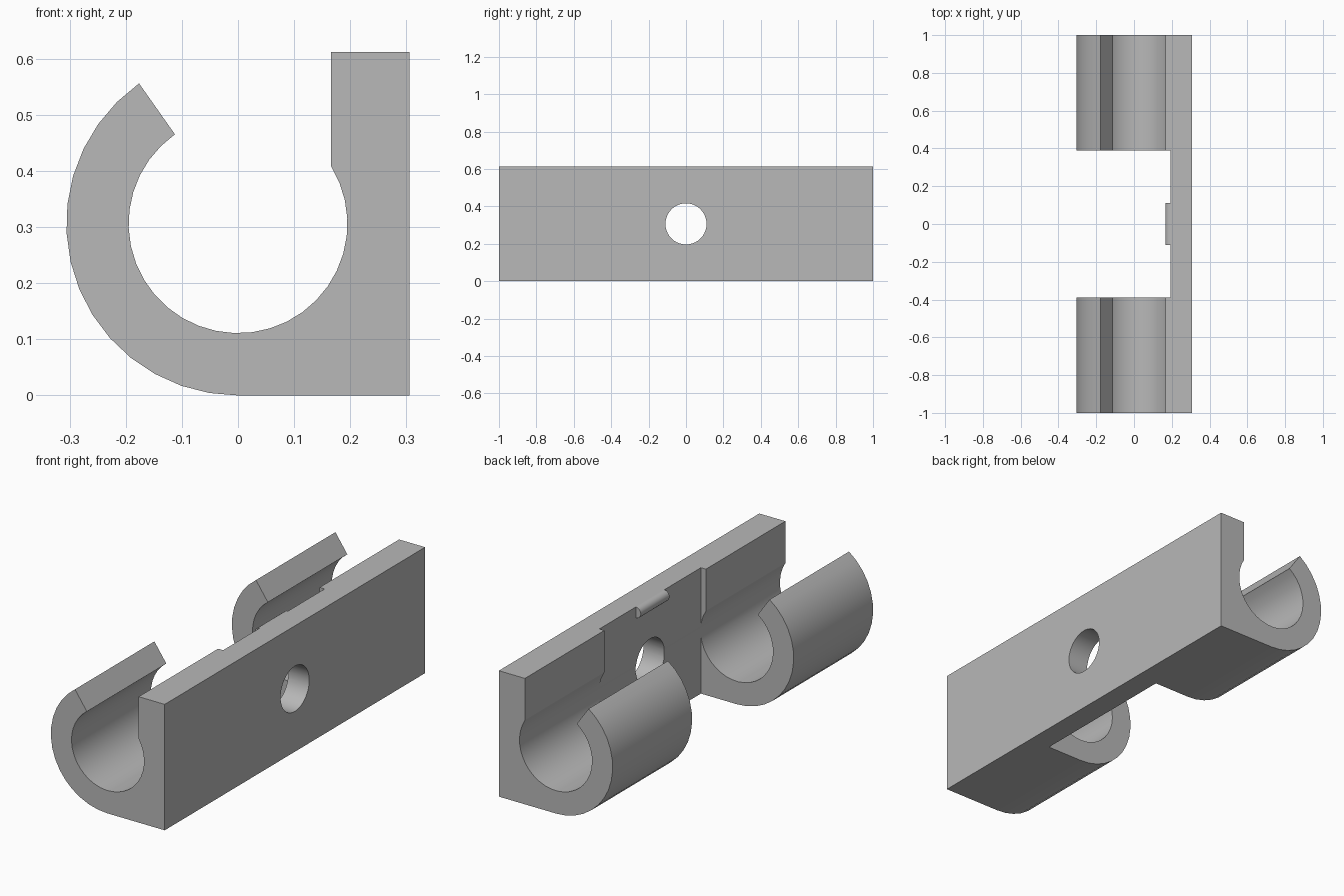
import bpy, bmesh
from math import cos, sin, radians
from mathutils import Matrix

cube = bpy.data.objects.get("Cube")
if cube:
    bpy.data.objects.remove(cube, do_unlink=True)

WIDTH, HEIGHT = 0.306, 0.612      # half width and full height
BORE, CZ = 0.195, 0.306           # bore radius and axis height
WALL, RECESS = 0.166, 0.193       # inner wall face and recessed face
GAP, HOLE = 0.39, 0.11            # half length of centre gap, hole radius

grey = bpy.data.materials.new("plain grey")
grey.use_nodes = True
grey.diffuse_color = (0.48, 0.48, 0.48, 1)
grey.node_tree.nodes["Principled BSDF"].inputs["Base Color"].default_value = grey.diffuse_color


def arc(cx, cz, r, start, end, steps):
    angles = [radians(start + (end - start) * i / steps) for i in range(steps + 1)]
    return [(cx + r * cos(a), cz + r * sin(a)) for a in angles]


def add_object(name, bm):
    bmesh.ops.recalc_face_normals(bm, faces=bm.faces)
    mesh = bpy.data.meshes.new(name)
    bm.to_mesh(mesh)
    bm.free()
    mesh.materials.append(grey)
    obj = bpy.data.objects.new(name, mesh)
    bpy.context.collection.objects.link(obj)
    return obj


def extrude_profile(name, points, half_length):
    """Extrude an xz outline along y, centred on y = 0."""
    bm = bmesh.new()
    face = bm.faces.new([bm.verts.new((x, -half_length, z)) for x, z in points])
    out = bmesh.ops.extrude_face_region(bm, geom=[face])
    verts = [v for v in out["geom"] if isinstance(v, bmesh.types.BMVert)]
    bmesh.ops.translate(bm, verts=verts, vec=(0, 2 * half_length, 0))
    return add_object(name, bm)


def smooth(obj):
    bpy.ops.object.select_all(action="DESELECT")
    obj.select_set(True)
    bpy.context.view_layer.objects.active = obj
    bpy.ops.object.shade_smooth_by_angle(angle=radians(25))


def cut(obj, cutter):
    cutter.hide_render = True
    bpy.context.view_layer.objects.active = obj
    mod = obj.modifiers.new("cut", "BOOLEAN")
    mod.operation, mod.solver, mod.object = "DIFFERENCE", "EXACT", cutter
    bpy.ops.object.modifier_apply(modifier=mod.name)
    bpy.data.objects.remove(cutter, do_unlink=True)


# Back plate and hooked clips share one J-shaped outline
outline = [(WIDTH, 0), (WIDTH, HEIGHT), (WALL, HEIGHT)]
outline += arc(0, CZ, BORE, 31.6, -234.8, 28)
outline += arc(0, CZ, WIDTH, 125.2, 270, 15)
body = extrude_profile("clip_bracket", outline, 1)

# Centre gap leaves only the thin plate between the two clips
gap = [(-1, -1), (RECESS, -1), (RECESS, 1), (-1, 1)]
cut(body, extrude_profile("gap_cutter", gap, GAP))

# Screw hole through the plate
bm = bmesh.new()
bmesh.ops.create_cone(bm, cap_ends=True, segments=40, radius1=HOLE, radius2=HOLE, depth=0.4,
                      matrix=Matrix.Translation((0.25, 0, CZ)) @ Matrix.Rotation(radians(90), 4, "Y"))
cut(body, add_object("hole_cutter", bm))
smooth(body)

# Small rounded catch at the top of the recess
r = RECESS - WALL
nub = arc(RECESS, HEIGHT - r, r, 90, 270, 10)
smooth(extrude_profile("catch_nub", nub, HOLE))
